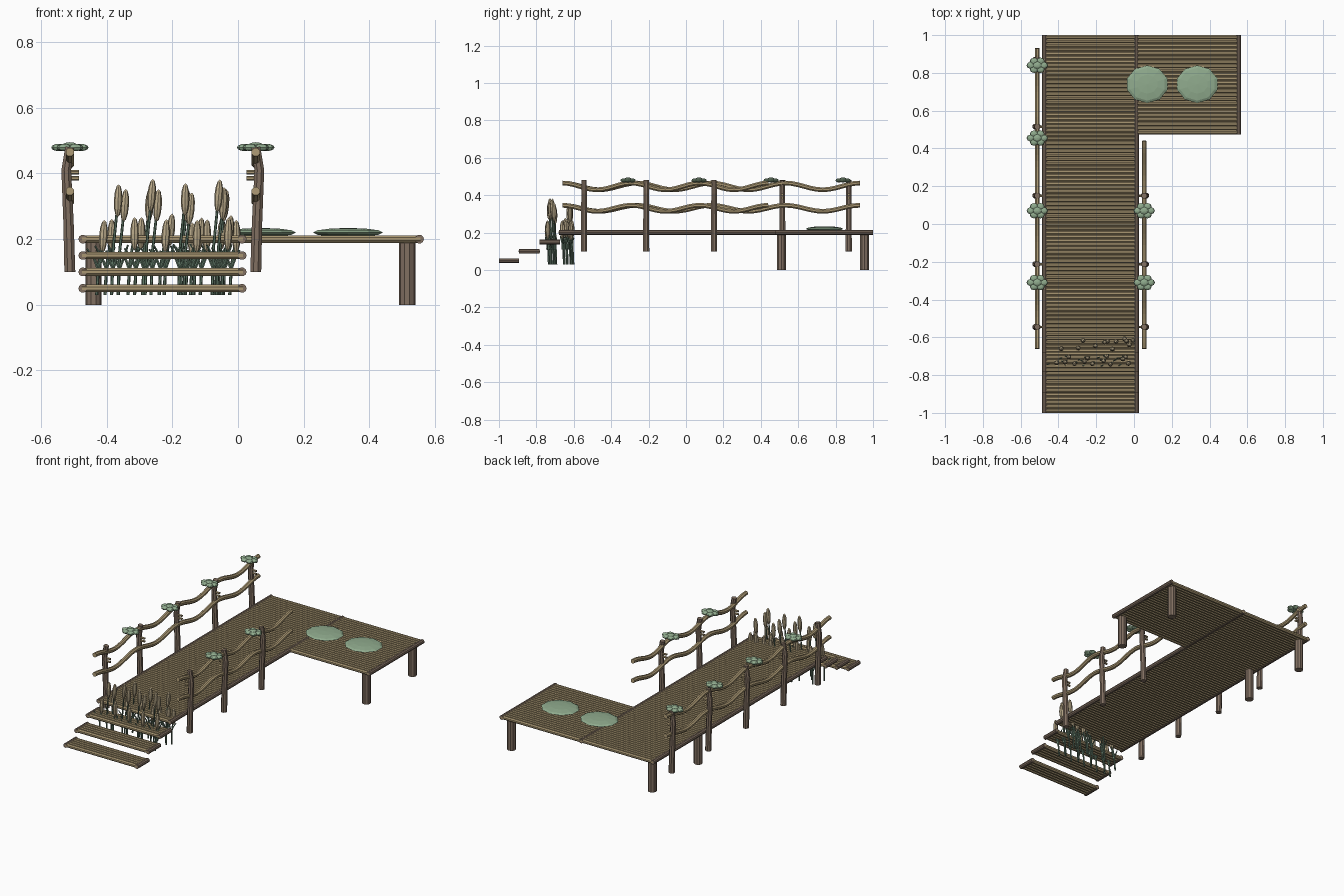
import bpy, bmesh, math, random
from mathutils import Vector, Matrix

if "Cube" in bpy.data.objects:
    bpy.data.objects.remove(bpy.data.objects["Cube"])

random.seed(4)


def material(name, col):
    m = bpy.data.materials.new(name)
    m.diffuse_color = (*col, 1)
    m.use_nodes = True
    m.node_tree.nodes["Principled BSDF"].inputs["Base Color"].default_value = m.diffuse_color
    return m


PLANK = material("plank tan", (0.40, 0.31, 0.17))
WOOD = material("post brown", (0.22, 0.16, 0.12))
REED = material("reed tan", (0.50, 0.41, 0.26))
PAD = material("pad green", (0.28, 0.41, 0.27))
STEM = material("stem green", (0.13, 0.21, 0.15))


def finish(name, bm, mat):
    bmesh.ops.recalc_face_normals(bm, faces=bm.faces)
    me = bpy.data.meshes.new(name)
    bm.to_mesh(me)
    bm.free()
    me.materials.append(mat)
    ob = bpy.data.objects.new(name, me)
    bpy.context.collection.objects.link(ob)
    return ob


def tube(bm, pts, r, sides=8, r_end=None):
    """Round log swept along a path, capped at both ends."""
    pts = [Vector(p) for p in pts]
    r_end = r if r_end is None else r_end
    rings, n = [], len(pts)
    for i, p in enumerate(pts):
        d = (pts[min(i + 1, n - 1)] - pts[max(i - 1, 0)]).normalized()
        ref = Vector((0, 0, 1)) if abs(d.x) > 0.7 else Vector((1, 0, 0))
        u = d.cross(ref).normalized()
        v = d.cross(u)
        rad = r + (r_end - r) * i / (n - 1)
        rings.append([bm.verts.new(p + rad * (u * math.cos(a) + v * math.sin(a)))
                      for a in (2 * math.pi * (k + 0.5) / sides for k in range(sides))])
    for a, b in zip(rings, rings[1:]):
        for k in range(sides):
            bm.faces.new((a[k], a[(k + 1) % sides], b[(k + 1) % sides], b[k]))
    bm.faces.new(rings[0][::-1])
    bm.faces.new(rings[-1])


def blob(bm, centre, scale, rot=None, u=8, v=6):
    """Stretched low-poly ball."""
    mat = Matrix.Translation(centre) @ (rot or Matrix()) @ Matrix.Diagonal((*scale, 1))
    bmesh.ops.create_uvsphere(bm, u_segments=u, v_segments=v, radius=1, matrix=mat)


def deck(name, x0, x1, y0, y1, z):
    """Row of thin logs between two side beams."""
    bm = bmesh.new()
    n = round((y1 - y0) / 0.0215)
    pitch = (y1 - y0) / n
    for i in range(n):
        y = y0 + pitch * (i + 0.5)
        tube(bm, [(x0 + 0.01, y, z), (x1 - 0.01, y, z)], pitch * 0.56)
    finish(name + "_planks", bm, PLANK)
    bm = bmesh.new()
    for x in (x0 + 0.0125, x1 - 0.0125):
        tube(bm, [(x, y0, z), (x, y1, z)], 0.0135, 10)
    finish(name + "_beams", bm, WOOD)


# Walkway, side platform and steps
deck("walkway", -0.485, 0.025, -0.68, 1.0, 0.2)
deck("platform", 0.0, 0.565, 0.475, 1.0, 0.2)
for i, (y0, y1) in enumerate([(-1.0, -0.892), (-0.894, -0.782), (-0.784, -0.675)]):
    deck(f"step_{i + 1}", -0.485, 0.025, y0, y1, 0.05 + 0.05 * i)

# Legs
bm = bmesh.new()
for x in (-0.44, 0.515):
    for y in (0.51, 0.955):
        tube(bm, [(x, y, 0), (x, y, 0.2)], 0.025, 10)
finish("legs", bm, WOOD)


# Railings: leaning posts, pegs, two wavy rails and leaf clusters on each side
def railing(name, x, out, posts, y_end, waves, clusters):
    bm = bmesh.new()
    for y in posts:
        tube(bm, [(x, y, 0.1), (x + out * 0.004, y, 0.25),
                  (x + out * 0.011, y, 0.41), (x, y, 0.48)], 0.018, 8, 0.015)
    finish(name + "_posts", bm, WOOD)

    bm = bmesh.new()
    for y in posts:
        for z in (0.385, 0.403):
            tube(bm, [(x + out * 0.02, y, z), (x - out * 0.028, y, z)], 0.007, 6)
    finish(name + "_pegs", bm, PLANK)

    bm = bmesh.new()
    n = 12 * waves
    for z, amp in ((0.447, 0.018), (0.33, 0.016)):
        pts = []
        for i in range(n + 1):
            t = i / n
            pts.append((x, -0.66 + (y_end + 0.66) * t,
                        z + amp * math.cos(2 * math.pi * waves * t)))
        tube(bm, pts, 0.0135, 8)
    finish(name + "_rails", bm, PLANK)

    bm = bmesh.new()
    for y in clusters:
        blob(bm, (x, y, 0.482), (0.026, 0.022, 0.013))
        for k in range(6):
            a = math.pi * k / 3
            blob(bm, (x + 0.034 * math.cos(a), y + 0.025 * math.sin(a), 0.479),
                 (0.023, 0.019, 0.011))
    finish(name + "_leaf_clusters", bm, PAD)


railing("left_railing", -0.512, -1, (-0.545, -0.213, 0.15, 0.515, 0.87),
        0.93, 4, (-0.31, 0.07, 0.455, 0.84))
railing("right_railing", 0.054, 1, (-0.545, -0.213, 0.15), 0.44, 3, (-0.31, 0.07))

# Two lily pads on the platform
bm = bmesh.new()
for x in (0.07, 0.335):
    blob(bm, (x, 0.74, 0.22), (0.112, 0.1, 0.014), None, 10, 6)
finish("lily_pads", bm, PAD)

# Reeds at the top of the steps: stems, seed heads and slanted blades
stems, heads, blades = bmesh.new(), bmesh.new(), bmesh.new()
rows = [  # head height, depth, first x, spacing, count
    (0.325, -0.725, -0.365, 0.102, 4), (0.30, -0.70, -0.345, 0.1, 4),
    (0.21, -0.735, -0.41, 0.095, 5), (0.22, -0.65, -0.385, 0.09, 5),
    (0.31, -0.615, -0.27, 0.115, 3), (0.21, -0.61, -0.14, 0.045, 4)]
for z, y, x0, dx, count in rows:
    for i in range(count):
        x = x0 + dx * i
        hy = y + random.uniform(-0.012, 0.012)
        top = Vector((x, hy, z + random.uniform(-0.01, 0.01)))
        foot = Vector((x - 0.02, hy + 0.008, 0.03))
        tube(stems, [foot, (foot + top) / 2 - Vector((0.005, 0, 0)), top], 0.005, 6, 0.004)
        blob(heads, top, (0.013, 0.013, 0.05),
             Matrix.Rotation(random.uniform(0.0, 0.1), 4, 'Y'), 8, 6)
        for s in (-1, 1):
            tube(blades, [(foot.x + 0.004, hy, 0.11), (foot.x + 0.004 + 0.012 * s, hy, 0.14),
                          (foot.x + 0.03 * s, hy + 0.01 * s, random.uniform(0.16, 0.185))],
                 0.005, 5, 0.003)
finish("reed_stems", stems, STEM)
finish("reed_heads", heads, REED)
finish("reed_blades", blades, STEM)
